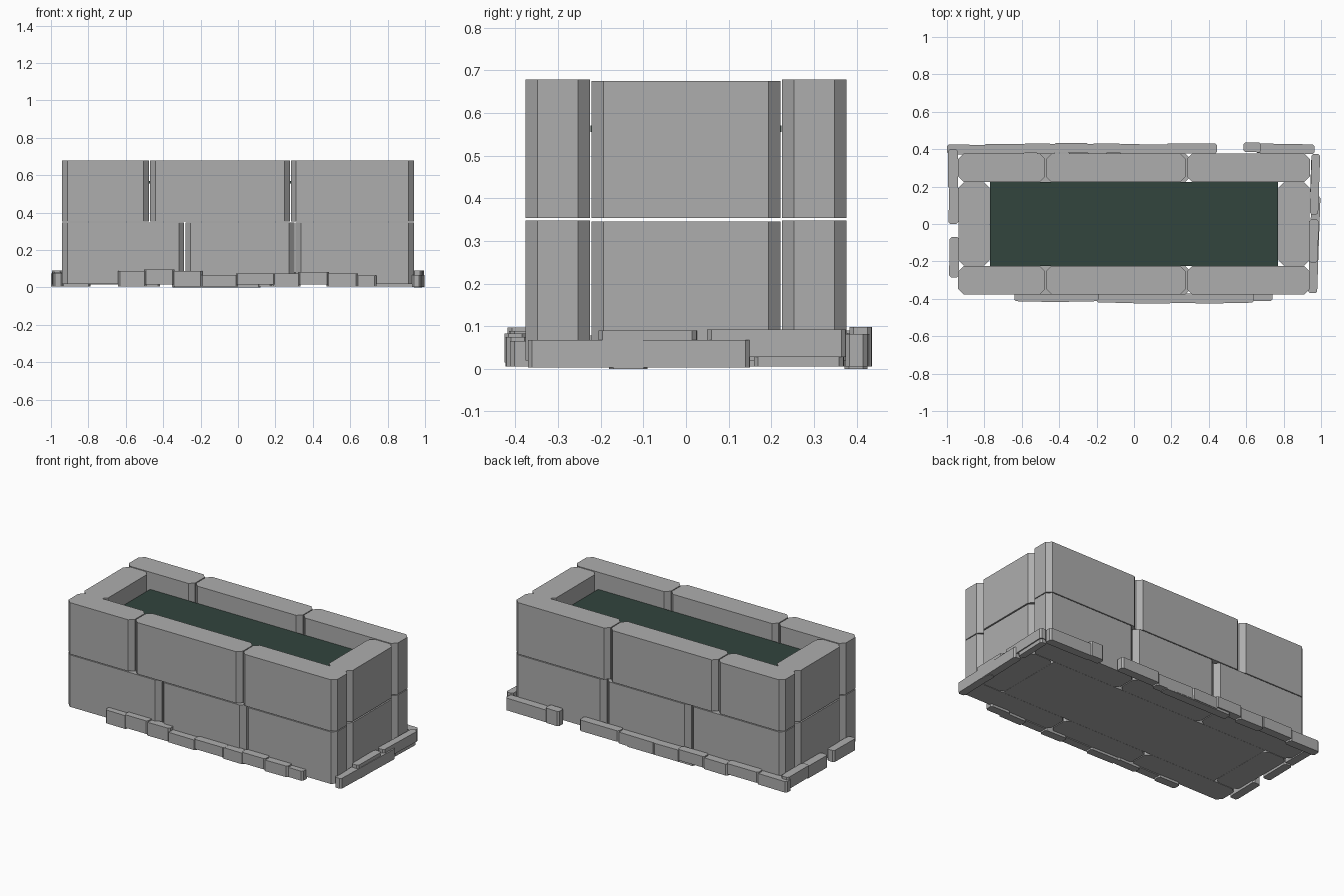
import bpy, bmesh, math
from mathutils import Matrix, Vector

if "Cube" in bpy.data.objects:
    bpy.data.objects.remove(bpy.data.objects["Cube"])


def material(name, rgb):
    m = bpy.data.materials.new(name)
    m.diffuse_color = (*rgb, 1)
    m.use_nodes = True
    m.node_tree.nodes["Principled BSDF"].inputs["Base Color"].default_value = m.diffuse_color
    return m


STONE = material("grey stone", (0.42, 0.42, 0.42))
SOIL = material("dark green soil", (0.032, 0.058, 0.048))


def block(name, x, y, z, cut=0.028, turn=0, mat=STONE):
    """Upright slab with chamfered vertical edges, optionally turned about z."""
    cx, cy = sum(x) / 2, sum(y) / 2
    hx, hy = (x[1] - x[0]) / 2, (y[1] - y[0]) / 2
    ring = []
    for sx, sy in ((1, -1), (1, 1), (-1, 1), (-1, -1)):
        ends = [(sx * (hx - cut), sy * hy), (sx * hx, sy * (hy - cut))]
        if not cut:
            ends = ends[:1]
        ring += ends if sx * sy < 0 else ends[::-1]
    bm = bmesh.new()
    low = bm.faces.new([bm.verts.new((px, py, z[0])) for px, py in ring])
    # keep the bottom face and raise a copy with side walls
    copy = bmesh.ops.duplicate(bm, geom=[low])["geom"]
    lid = [g for g in copy if isinstance(g, bmesh.types.BMFace)]
    top = bmesh.ops.extrude_face_region(bm, geom=lid)["geom"]
    bmesh.ops.translate(bm, vec=Vector((0, 0, z[1] - z[0])),
                        verts=[v for v in top if isinstance(v, bmesh.types.BMVert)])
    if any(len(e.link_faces) == 1 for e in low.edges):
        bmesh.ops.remove_doubles(bm, verts=bm.verts, dist=0.0001)
    bmesh.ops.transform(bm, verts=bm.verts,
                        matrix=Matrix.Translation((cx, cy, 0)) @ Matrix.Rotation(math.radians(turn), 4, 'Z'))
    bmesh.ops.recalc_face_normals(bm, faces=bm.faces)
    me = bpy.data.meshes.new(name)
    bm.to_mesh(me)
    bm.free()
    me.materials.append(mat)
    ob = bpy.data.objects.new(name, me)
    bpy.context.collection.objects.link(ob)
    return ob


# Two courses of wall blocks with staggered joints
GAP = 0.003
courses = [("lower", (0.02, 0.348), (-0.94, -0.285, 0.305, 0.94)),
           ("upper", (0.353, 0.678), (-0.94, -0.473, 0.28, 0.94))]
for course, z, joints in courses:
    for side, s in (("front", -1), ("back", 1)):
        y = sorted((s * 0.225, s * 0.376))
        for i in range(3):
            x = (joints[i] + (GAP if i else 0), joints[i + 1] - (GAP if i < 2 else 0))
            block(f"{course}_{side}_block_{i + 1}", x, y, z)
    for side, s in (("left", -1), ("right", 1)):
        block(f"{course}_{side}_end_block", sorted((s * 0.772, s * 0.938)),
              (-0.222, 0.222), (z[0], z[1] - 0.003))

# Floor and soil bed
block("floor_slab", (-0.771, 0.771), (-0.224, 0.224), (0.02, 0.04), cut=0)
block("soil_bed", (-0.771, 0.771), (-0.224, 0.224), (0.555, 0.57), cut=0, mat=SOIL)


def foot_row(name, side, start, stop, count, top, face=0.0):
    """Row of overlapping foot stones with gently varying height and tilt."""
    along_x = side in ("front", "back")
    sign = -1 if side in ("front", "left") else 1
    step = (stop - start) / count
    for i in range(count):
        a = start + i * step - (0.012 if i else 0)
        b = start + (i + 1) * step
        outer = face + 0.004 * (i % 2)
        across = sorted((sign * (outer - 0.052), sign * outer))
        z = (0.005 + 0.01 * (i % 2), top - 0.008 * ((i + 1) % 2))
        x, y = ((a, b), across) if along_x else (across, (a, b))
        block(f"{name}_{i + 1}", x, y, z, cut=0.010, turn=(-1, 0, 1)[i % 3])


# Rows of thin foot stones around the walls
foot_row("front_left_foot_stone", "front", -0.64, -0.19, 3, 0.097, 0.414)
foot_row("front_middle_foot_stone", "front", -0.20, 0.20, 2, 0.076, 0.421)
foot_row("front_right_foot_stone", "front", 0.18, 0.64, 3, 0.083, 0.422)
foot_row("front_end_foot_stone", "front", 0.60, 0.74, 1, 0.073, 0.411)
foot_row("back_corner_foot_stone", "back", -1.00, -0.58, 2, 0.082, 0.424)
foot_row("back_middle_foot_stone", "back", -0.59, -0.07, 3, 0.084, 0.430)
foot_row("back_right_foot_stone", "back", -0.08, 0.445, 2, 0.084, 0.426)
foot_row("back_tall_foot_stone", "back", 0.585, 0.68, 1, 0.106, 0.436)
foot_row("back_end_foot_stone", "back", 0.65, 0.965, 1, 0.090, 0.428)
foot_row("left_front_foot_stone", "left", -0.285, -0.07, 1, 0.086, 0.987)
foot_row("left_back_foot_stone", "left", 0.00, 0.40, 2, 0.090, 0.990)

# Longer slabs along the right end
block("right_long_foot_stone", (0.940, 0.988), (-0.37, 0.15), (0.003, 0.068), cut=0.01, turn=-2)
block("right_middle_foot_stone", (0.937, 0.985), (-0.205, 0.025), (0.025, 0.09), cut=0.01, turn=-1)
block("right_back_foot_stone", (0.945, 0.990), (0.05, 0.375), (0.028, 0.092), cut=0.01, turn=-2)
block("right_low_foot_stone", (0.945, 0.985), (0.16, 0.37), (0.005, 0.028), cut=0.01, turn=-2)

# Lowest stones touching the ground
block("back_ground_stone", (-0.35, 0.12), (0.372, 0.425), (0.0, 0.03), cut=0.010)
block("right_ground_stone", (0.94, 0.985), (-0.18, -0.09), (0.0, 0.02), cut=0.010)
